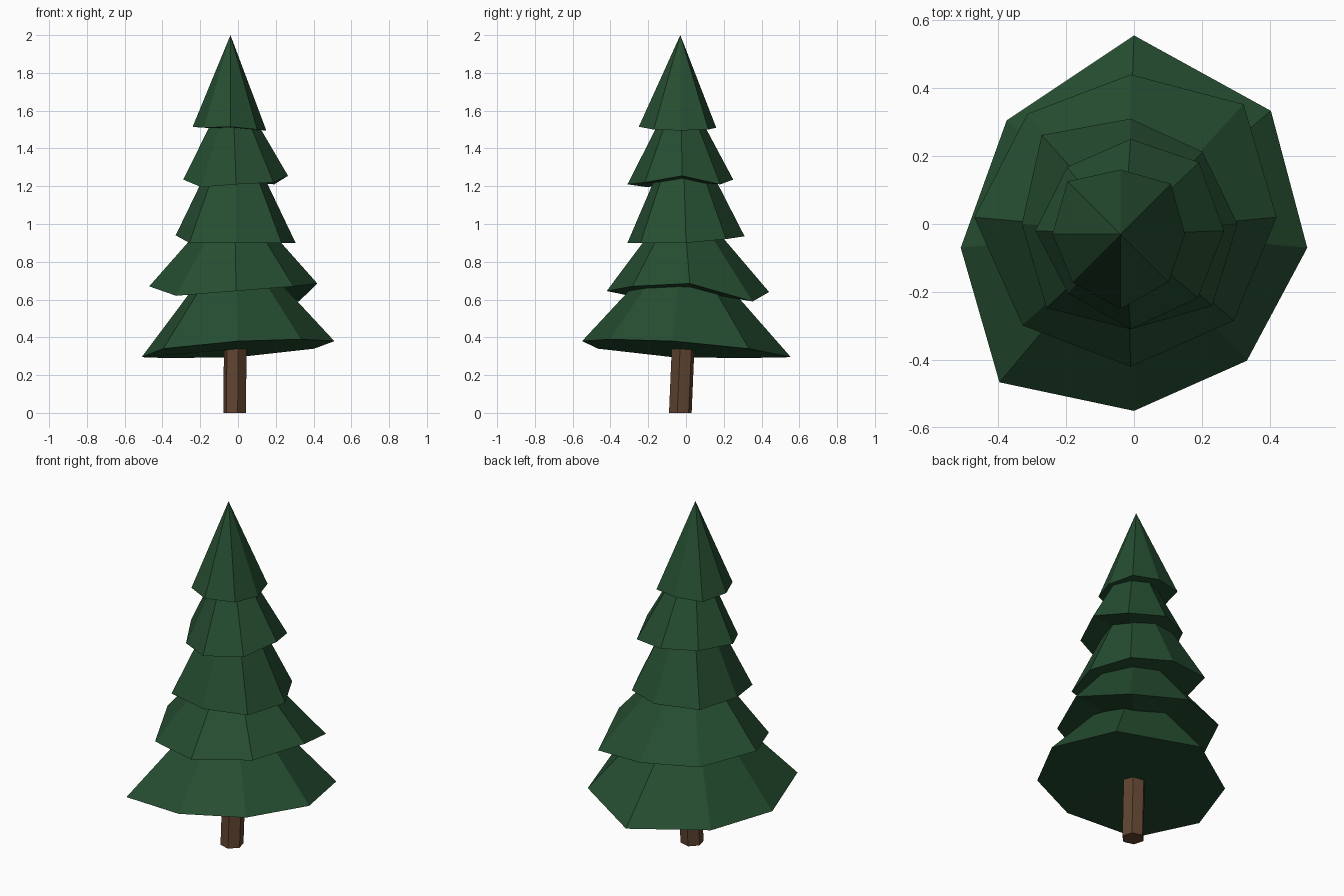
import bpy
import bmesh
from math import cos, sin, radians
from mathutils import Vector

start_cube = bpy.data.objects.get("Cube")
if start_cube:
    bpy.data.objects.remove(start_cube, do_unlink=True)


def make_material(name, colour):
    mat = bpy.data.materials.new(name)
    mat.use_nodes = True
    mat.diffuse_color = (*colour, 1)
    mat.node_tree.nodes["Principled BSDF"].inputs["Base Color"].default_value = (*colour, 1)
    return mat


def finish(bm, name, mat):
    """Turn a bmesh into a flat-shaded object with one colour."""
    bmesh.ops.recalc_face_normals(bm, faces=bm.faces[:])
    mesh = bpy.data.meshes.new(name)
    bm.to_mesh(mesh)
    bm.free()
    mesh.materials.append(mat)
    obj = bpy.data.objects.new(name, mesh)
    bpy.context.collection.objects.link(obj)
    return obj


def make_tier(name, centre, radii, heights, apex, mat):
    """Uneven eight-sided cone; the rim runs clockwise from the back."""
    bm = bmesh.new()
    rim = []
    for i, (r, z) in enumerate(zip(radii, heights)):
        a = radians(90 - 45 * i)
        rim.append(bm.verts.new((centre[0] + r * cos(a), centre[1] + r * sin(a), z)))
    tip = bm.verts.new(apex)
    hub = bm.verts.new((*centre, sum(heights) / len(heights)))
    for i, v in enumerate(rim):
        following = rim[(i + 1) % len(rim)]
        bm.faces.new((v, following, tip))
        bm.faces.new((following, v, hub))
    return finish(bm, name, mat)


def make_trunk(name, bottom, top, radius, mat):
    """Slightly leaning six-sided prism."""
    bm = bmesh.new()
    rings = []
    for end in (bottom, top):
        angles = [radians(45 + 60 * k) for k in range(6)]
        rings.append([bm.verts.new(Vector(end) + radius * Vector((cos(a), sin(a), 0)))
                      for a in angles])
    low, high = rings
    bm.faces.new(low)
    bm.faces.new(high)
    for k in range(6):
        n = (k + 1) % 6
        bm.faces.new((low[k], low[n], high[n], high[k]))
    return finish(bm, name, mat)


needle_green = make_material("needle_green", (0.019, 0.076, 0.031))
bark_brown = make_material("bark_brown", (0.115, 0.058, 0.03))

# Trunk
make_trunk("trunk", (-.018, -.03, 0), (-.014, -.013, .4), .062, bark_brown)

# Foliage tiers, from the ground up
make_tier("bottom_foliage", (0, -.07),
          (.625, .57, .51, .47, .48, .56, .51, .53),
          (.295, .34, .38, .39, .38, .34, .295, .29),
          (-.02, -.02, .95), needle_green)
make_tier("lower_foliage", (-.01, .02),
          (.42, .47, .43, .43, .44, .45, .46, .43),
          (.64, .59, .685, .67, .645, .62, .67, .65),
          (-.02, -.02, 1.18), needle_green)
make_tier("middle_foliage", (-.01, 0),
          (.31, .3, .315, .34, .31, .35, .32, .37),
          (.935, .92, .9, .9, .9, .9, .94, .95),
          (-.02, -.02, 1.58), needle_green)
make_tier("upper_foliage", (-.01, -.02),
          (.27, .285, .275, .28, .29, .26, .28, .265),
          (1.235, 1.21, 1.255, 1.22, 1.21, 1.195, 1.235, 1.24),
          (-.03, -.03, 1.76), needle_green)
make_tier("top_foliage", (-.04, -.03),
          (.19, .21, .19, .2, .22, .2, .2, .22),
          (1.51, 1.5, 1.495, 1.5, 1.515, 1.51, 1.515, 1.51),
          (-.04, -.03, 2), needle_green)
